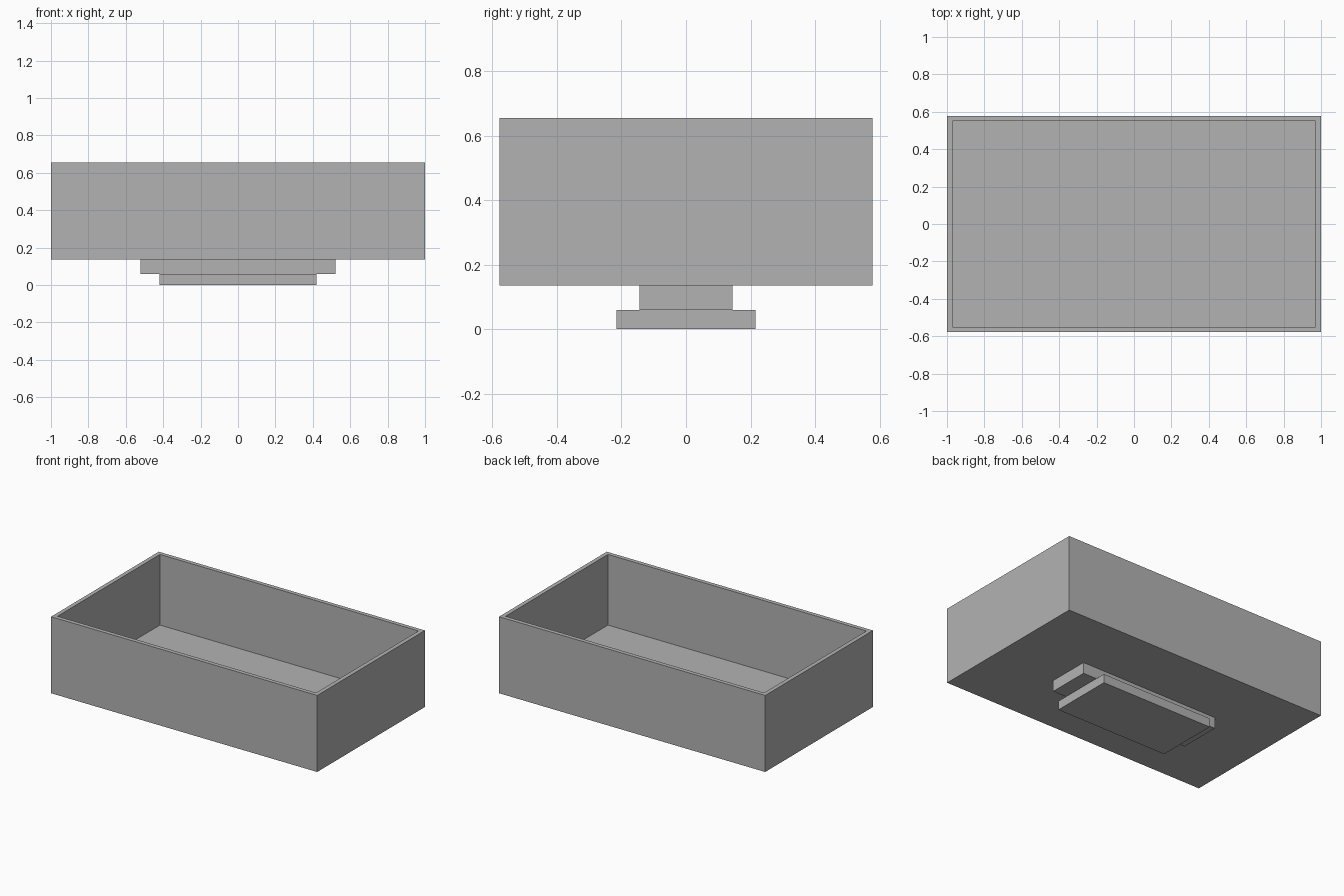
import bpy
import bmesh
from mathutils import Matrix

default = bpy.data.objects.get("Cube")
if default:
    bpy.data.objects.remove(default, do_unlink=True)

GREY = (0.45, 0.45, 0.45, 1)
grey = bpy.data.materials.new("plain grey")
grey.use_nodes = True
grey.diffuse_color = GREY
grey.node_tree.nodes["Principled BSDF"].inputs["Base Color"].default_value = GREY


def block(name, half_x, half_y, bottom, top, wall=0):
    """Centred block; a wall thickness hollows it into an open tray."""
    bm = bmesh.new()
    size = Matrix.Diagonal((2 * half_x, 2 * half_y, top - bottom, 1))
    move = Matrix.Translation((0, 0, (bottom + top) / 2))
    bmesh.ops.create_cube(bm, size=1, matrix=move @ size)
    if wall:
        bm.normal_update()
        lid = max(bm.faces, key=lambda f: f.calc_center_median().z)
        bmesh.ops.inset_region(bm, faces=[lid], thickness=wall)
        # Sink the inset opening down to the floor of the tray
        inner = bmesh.ops.extrude_face_region(bm, geom=[lid])["geom"]
        verts = [v for v in inner if isinstance(v, bmesh.types.BMVert)]
        bmesh.ops.translate(bm, verts=verts, vec=(0, 0, bottom + wall - top))
        if lid.is_valid:
            bmesh.ops.delete(bm, geom=[lid], context="FACES_ONLY")
        bmesh.ops.recalc_face_normals(bm, faces=bm.faces)
    mesh = bpy.data.meshes.new(name)
    bm.to_mesh(mesh)
    bm.free()
    mesh.materials.append(grey)
    obj = bpy.data.objects.new(name, mesh)
    bpy.context.collection.objects.link(obj)
    return obj


# Open tray carried by a narrow neck on a wider foot plate
block("tray", 1, 0.578, 0.135, 0.655, wall=0.04)
block("neck", 0.522, 0.144, 0.06, 0.135)
block("foot_plate", 0.42, 0.216, 0, 0.06)
